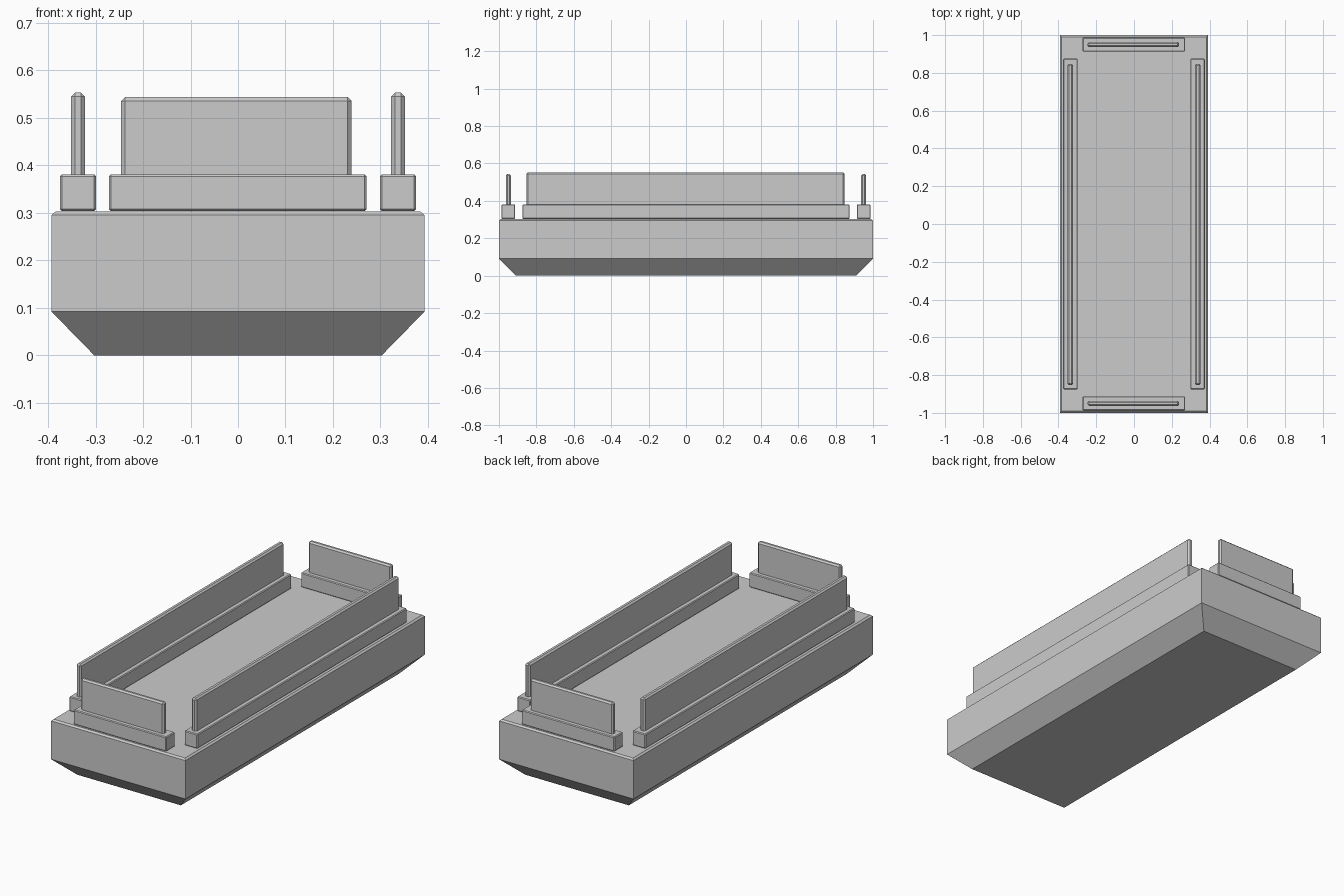
import bpy
import bmesh

if "Cube" in bpy.data.objects:
    bpy.data.objects.remove(bpy.data.objects["Cube"])


def make_object(name, bm):
    bmesh.ops.recalc_face_normals(bm, faces=bm.faces)
    mesh = bpy.data.meshes.new(name)
    bm.to_mesh(mesh)
    bm.free()
    obj = bpy.data.objects.new(name, mesh)
    bpy.context.collection.objects.link(obj)
    return obj


def chamfered_box(name, x, y, z, chamfer):
    """Box given by (min, max) ranges, with flat chamfers on every edge."""
    bm = bmesh.new()
    bmesh.ops.create_cube(bm, size=1)
    for v in bm.verts:
        v.co = [r[0] if c < 0 else r[1] for c, r in zip(v.co, (x, y, z))]
    bmesh.ops.bevel(bm, geom=bm.edges[:], offset=chamfer, segments=1,
                    profile=0.5, affect='EDGES')
    return make_object(name, bm)


def stacked_rings(name, rings):
    """Closed solid through rectangular rings (half x, half y, z)."""
    bm = bmesh.new()
    loops = [[bm.verts.new((sx * hx, sy * hy, z))
              for sx, sy in ((-1, -1), (1, -1), (1, 1), (-1, 1))]
             for hx, hy, z in rings]
    for low, high in zip(loops, loops[1:]):
        for i in range(4):
            j = (i + 1) % 4
            bm.faces.new((low[i], low[j], high[j], high[i]))
    bm.faces.new(loops[0][::-1])
    bm.faces.new(loops[-1])
    return make_object(name, bm)


# Main body: tapered underside, straight sides, small top chamfer
stacked_rings("body", [(0.303, 0.91, 0), (0.393, 1.0, 0.092),
                       (0.393, 1.0, 0.295), (0.384, 0.991, 0.303)])

# Long side rails and their upright panels
for side, s in (("left", -1), ("right", 1)):
    cx = s * 0.337
    chamfered_box(side + "_rail", (cx - 0.038, cx + 0.038),
                  (-0.875, 0.875), (0.304, 0.381), 0.004)
    chamfered_box(side + "_panel", (cx - 0.0145, cx + 0.0145),
                  (-0.853, 0.848), (0.37, 0.553), 0.008)

# Short end rails and their upright panels
for end, s in (("front", -1), ("back", 1)):
    cy = s * 0.95
    chamfered_box(end + "_rail", (-0.272, 0.271),
                  (cy - 0.037, cy + 0.037), (0.304, 0.381), 0.004)
    chamfered_box(end + "_panel", (-0.246, 0.239),
                  (cy - 0.0135, cy + 0.0135), (0.37, 0.544), 0.008)
